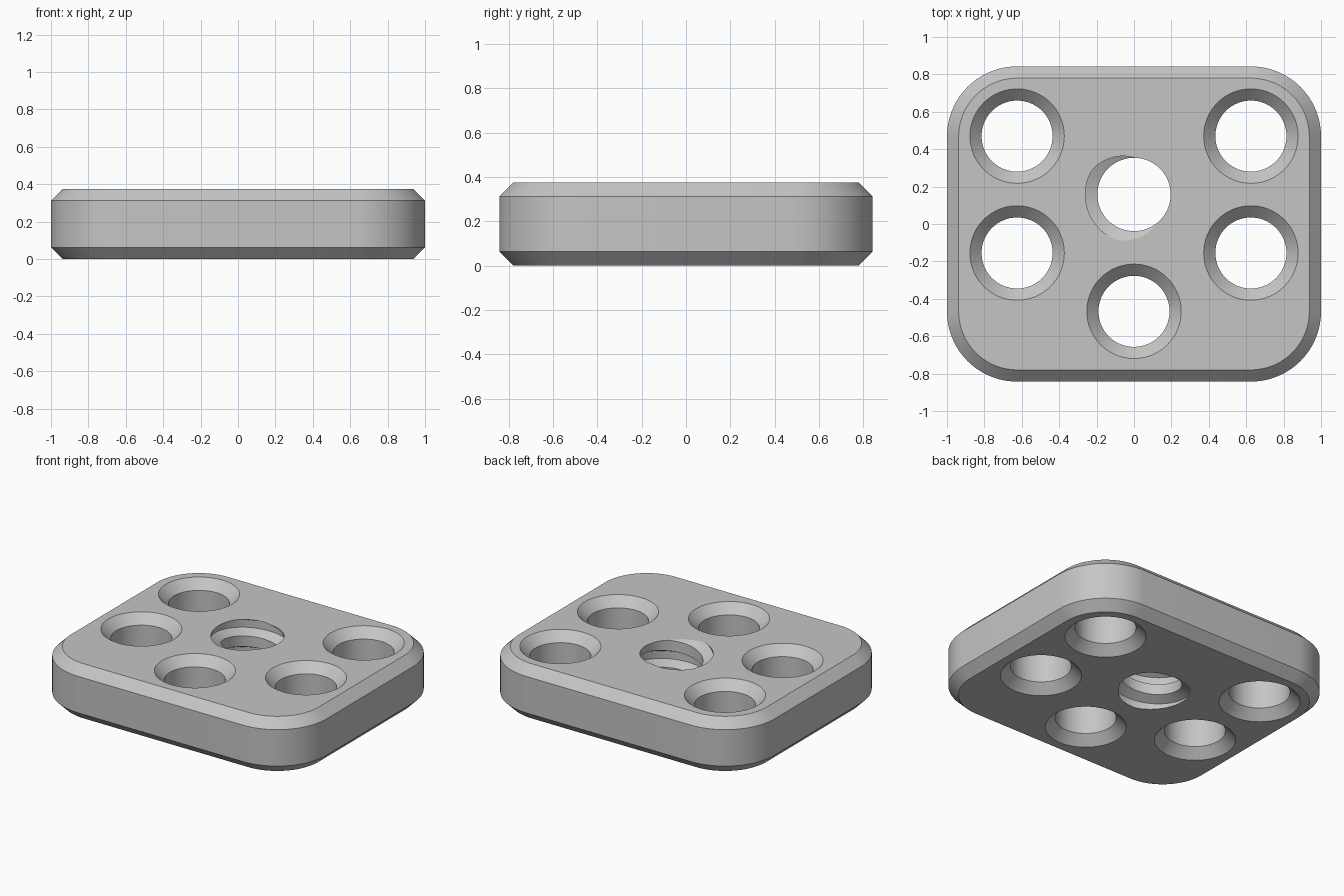
import bpy
import bmesh
from math import sin, cos, pi, radians

HALF_X, HALF_Y, HEIGHT = 1.0, 0.8425, 0.375
CHAMFER = 0.0625
CORNER = 0.375
HOLE_R = 0.19
SEGMENTS = 64
THREAD_MINOR, THREAD_MAJOR, PITCH = 0.196, 0.26, 0.1875

if "Cube" in bpy.data.objects:
    bpy.data.objects.remove(bpy.data.objects["Cube"], do_unlink=True)

grey = bpy.data.materials.new("plain_grey")
grey.use_nodes = True
colour = (0.56, 0.56, 0.56, 1)
grey.diffuse_color = colour
grey.node_tree.nodes["Principled BSDF"].inputs["Base Color"].default_value = colour


def make_object(name, bm):
    bmesh.ops.recalc_face_normals(bm, faces=bm.faces)
    mesh = bpy.data.meshes.new(name)
    bm.to_mesh(mesh)
    bm.free()
    mesh.materials.append(grey)
    obj = bpy.data.objects.new(name, mesh)
    bpy.context.collection.objects.link(obj)
    return obj


def loft(name, rings):
    """Solid skinned through closed rings of equal length, with flat ends."""
    bm = bmesh.new()
    loops = [[bm.verts.new(p) for p in ring] for ring in rings]
    n = len(loops[0])
    for low, high in zip(loops, loops[1:]):
        for i in range(n):
            j = (i + 1) % n
            bm.faces.new((low[i], low[j], high[j], high[i]))
    bm.faces.new(loops[0])
    bm.faces.new(loops[-1])
    return make_object(name, bm)


def rounded_ring(inset, z, steps=18):
    points = []
    for k, (sx, sy) in enumerate([(1, 1), (-1, 1), (-1, -1), (1, -1)]):
        for i in range(steps + 1):
            a = pi / 2 * (k + i / steps)
            points.append((sx * (HALF_X - CORNER) + (CORNER - inset) * cos(a),
                           sy * (HALF_Y - CORNER) + (CORNER - inset) * sin(a), z))
    return points


def circle_ring(x, y, r, z):
    return [(x + r * cos(2 * pi * i / SEGMENTS), y + r * sin(2 * pi * i / SEGMENTS), z)
            for i in range(SEGMENTS)]


def hole_cutter(x, y):
    """Straight bore with a countersink at both ends."""
    extra = 0.05
    wide = HOLE_R + CHAMFER + extra
    profile = [(wide, -extra), (HOLE_R, CHAMFER),
               (HOLE_R, HEIGHT - CHAMFER), (wide, HEIGHT + extra)]
    return loft("hole_cutter", [circle_ring(x, y, r, z) for r, z in profile])


def thread_cutter(x, y, turns=7):
    """Right-handed screw-shaped solid, longer than the plate is thick."""
    bm = bmesh.new()
    profile = [(THREAD_MINOR, 0), (THREAD_MAJOR, 60 / 360),
               (THREAD_MAJOR, 160 / 360), (THREAD_MINOR, 220 / 360), (THREAD_MINOR, 1)]
    start = HEIGHT - PITCH * (310 / 360 + 4)
    columns = []
    for i in range(turns * SEGMENTS + 1):
        a = 2 * pi * i / SEGMENTS
        columns.append([bm.verts.new((x + r * cos(a), y + r * sin(a),
                                      start + PITCH * (i / SEGMENTS + dz)))
                        for r, dz in profile])
    for left, right in zip(columns, columns[1:]):
        for k in range(len(profile) - 1):
            bm.faces.new((left[k], right[k], right[k + 1], left[k + 1]))
    bmesh.ops.remove_doubles(bm, verts=bm.verts, dist=0.0001)
    # close both ends with a fan to the axis
    middle = HEIGHT / 2
    bottom = bm.verts.new((x, y, start - PITCH))
    top = bm.verts.new((x, y, start + PITCH * (turns + 2)))
    for edge in [e for e in bm.edges if e.is_boundary]:
        a, b = edge.verts
        bm.faces.new((a, b, top if a.co.z > middle else bottom))
    return make_object("thread_cutter", bm)


# plate with chamfered top and bottom edges
plate = loft("chamfered_plate", [rounded_ring(CHAMFER, 0), rounded_ring(0, CHAMFER),
                                 rounded_ring(0, HEIGHT - CHAMFER),
                                 rounded_ring(CHAMFER, HEIGHT)])

# five countersunk holes and one threaded hole
centres = [(side * 0.625, y) for side in (-1, 1) for y in (0.47, -0.155)] + [(0, -0.467)]
cutters = [hole_cutter(x, y) for x, y in centres] + [thread_cutter(0, 0.158)]

bpy.ops.object.select_all(action="DESELECT")
bpy.context.view_layer.objects.active = plate
plate.select_set(True)
for cutter in cutters:
    cutter.hide_render = True
    cut = plate.modifiers.new("cut", "BOOLEAN")
    cut.operation = "DIFFERENCE"
    cut.solver = "EXACT"
    cut.object = cutter
    bpy.ops.object.modifier_apply(modifier=cut.name)
    bpy.data.objects.remove(cutter, do_unlink=True)

bpy.ops.object.shade_smooth_by_angle(angle=radians(20))
